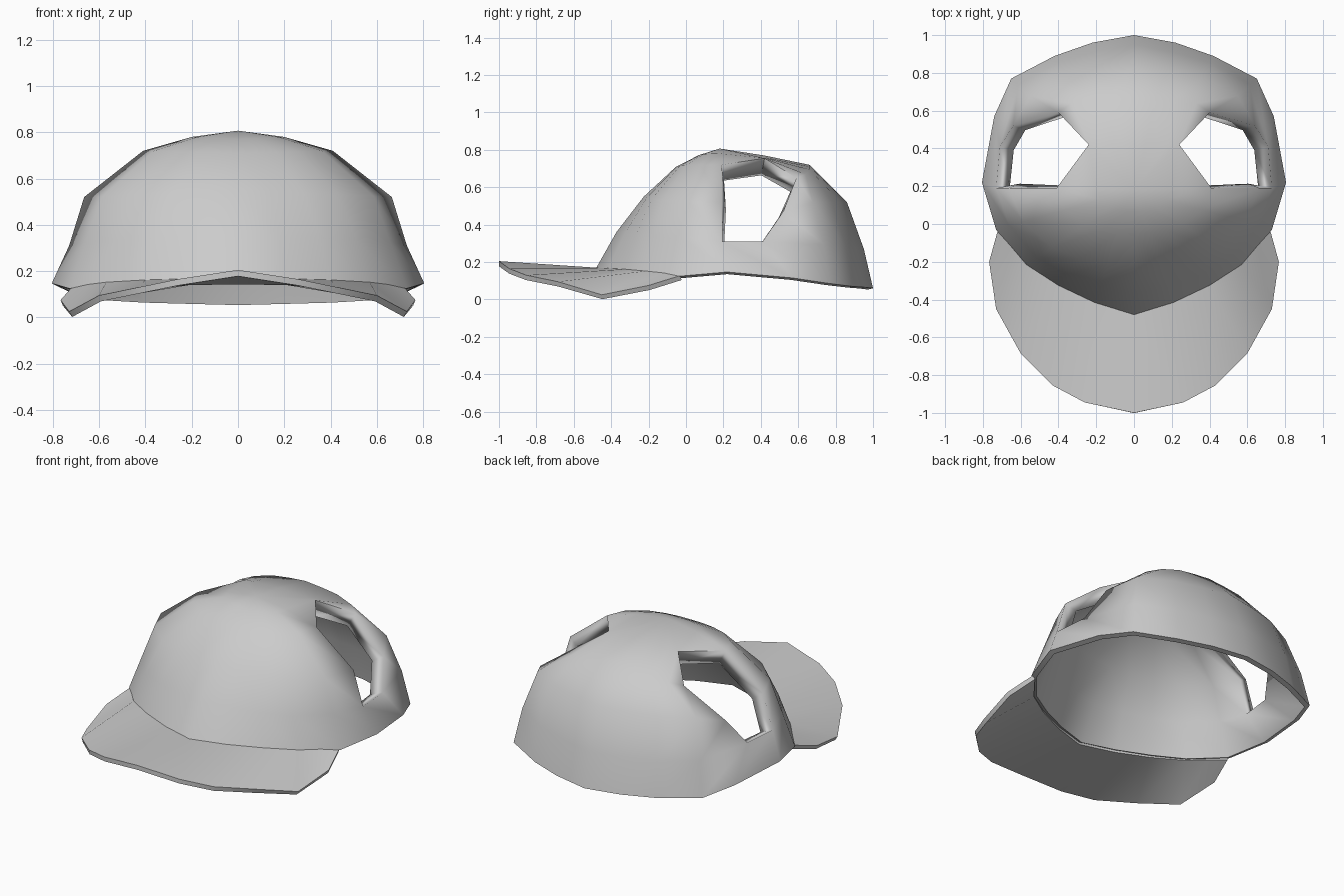
import bpy, math

if "Cube" in bpy.data.objects:
    bpy.data.objects.remove(bpy.data.objects["Cube"])

cloth = bpy.data.materials.new("grey_cloth")
cloth.diffuse_color = (0.6, 0.6, 0.6, 1)
cloth.use_nodes = True
cloth.node_tree.nodes["Principled BSDF"].inputs["Base Color"].default_value = cloth.diffuse_color


def shell(name, verts, faces, thickness, weights=None):
    """Half surface, mirrored across x and thickened inwards."""
    me = bpy.data.meshes.new(name)
    me.from_pydata(verts, [], faces)
    me.materials.append(cloth)
    ob = bpy.data.objects.new(name, me)
    bpy.context.collection.objects.link(ob)
    mir = ob.modifiers.new("mirror", 'MIRROR')
    mir.use_clip = True
    sol = ob.modifiers.new("thickness", 'SOLIDIFY')
    sol.thickness = thickness
    sol.offset = -1
    if weights:
        vg = ob.vertex_groups.new(name="thick")
        for i, w in enumerate(weights):
            vg.add([i], w, 'REPLACE')
        sol.vertex_group = "thick"
    bpy.ops.object.select_all(action='DESELECT')
    ob.select_set(True)
    bpy.context.view_layer.objects.active = ob
    for m in ("mirror", "thickness"):
        bpy.ops.object.modifier_apply(modifier=m)
    bpy.ops.object.shade_smooth_by_angle(angle=math.radians(42))
    return ob


# Crown: rim columns from back to front, rings shrinking towards the apex
rim = [(0, 1.0, .06), (.22, .96, .065), (.42, .89, .07), (.65, .77, .085),
       (.74, .57, .115), (.805, .22, .147), (.73, -.03, .125), (.57, -.22, .14),
       (.40, -.33, .15), (.21, -.42, .157), (0, -.485, .16)]
APEX_Y = .18
# per ring: (scale, height) at back, side and front
rings = [((.94, .27), (.91, .32), (.83, .36)),
         ((.83, .52), (.825, .52), (.61, .55)),
         ((.585, .72), (.515, .72), (.35, .71)),
         ((.29, .77), (.25, .78), (.17, .77))]
# points that frame the side opening: (column, ring)
frame = {(5, 1): (.73, .19, .31), (5, 2): (.665, .19, .52), (5, 3): (.41, .19, .72),
         (5, 4): (.20, .185, .78), (4, 1): (.71, .41, .31), (4, 2): (.64, .52, .47),
         (4, 3): (.40, .59, .65), (4, 4): (.24, .42, .755), (3, 3): (.33, .64, .67),
         (3, 4): (.18, .42, .757), (2, 3): (.22, .66, .695), (2, 4): (.12, .42, .76),
         (1, 3): (.11, .66, .71), (1, 4): (.06, .42, .763)}
edge_thick = (.32, .8, .75, .95, .95)   # around the openings
verts, weights = [], []
for c, (x, y, z) in enumerate(rim):
    verts.append((x, y, z))
    for r, (back, side, front) in enumerate(rings, 1):
        d = y - APEX_Y
        end, t = (back, (d / .82) ** 2) if d > 0 else (front, (d / .665) ** 2)
        bulge = 1.02 if c in (2, 3, 7, 8) and r < 3 else 1
        s = (side[0] + (end[0] - side[0]) * t) * bulge
        h = side[1] + (end[1] - side[1]) * t
        verts.append(frame.get((c, r), (x * s, APEX_Y + d * s, h)))
    weights += edge_thick if c in (4, 5) else (.3, .3, .3, .3, .3)
apex = len(verts)
verts.append((0, APEX_Y, .807))
weights.append(.3)
faces = []
for c in range(len(rim) - 1):
    for r in range(4):
        a, b = c * 5 + r, (c + 1) * 5 + r
        if c == 4 and r in (1, 2):      # side opening
            continue
        if c == 4 and r == 3:           # pointed top of the opening
            faces.append((b, b + 1, a + 1))
            continue
        faces.append((b, b + 1, a + 1, a))
    faces.append((c * 5 + 9, apex, c * 5 + 4))
crown = shell("crown", verts, [f[::-1] for f in faces], .1, weights)

# Rounded look on the borders of the openings
for e in crown.data.edges:
    p, q = (crown.data.vertices[i].co for i in e.vertices)
    m = (p + q) / 2
    if .22 < m.z < .7 and m.y > .1:
        e.use_edge_sharp = False

# Brim: strip between the front rim and the drooping outer edge
inner = [(0, -.48, .17), (.21, -.415, .167), (.40, -.325, .162),
         (.57, -.215, .152), (.65, -.12, .142), (.72, -.03, .128)]
outer = [(0, -1.0, .205), (.26, -.945, .165), (.43, -.855, .13),
         (.60, -.685, .095), (.73, -.45, .025), (.767, -.2, .075)]
n = len(inner)
shell("brim", inner + outer,
      [(i, i + n, i + n + 1, i + 1) for i in range(n - 1)], .027)
